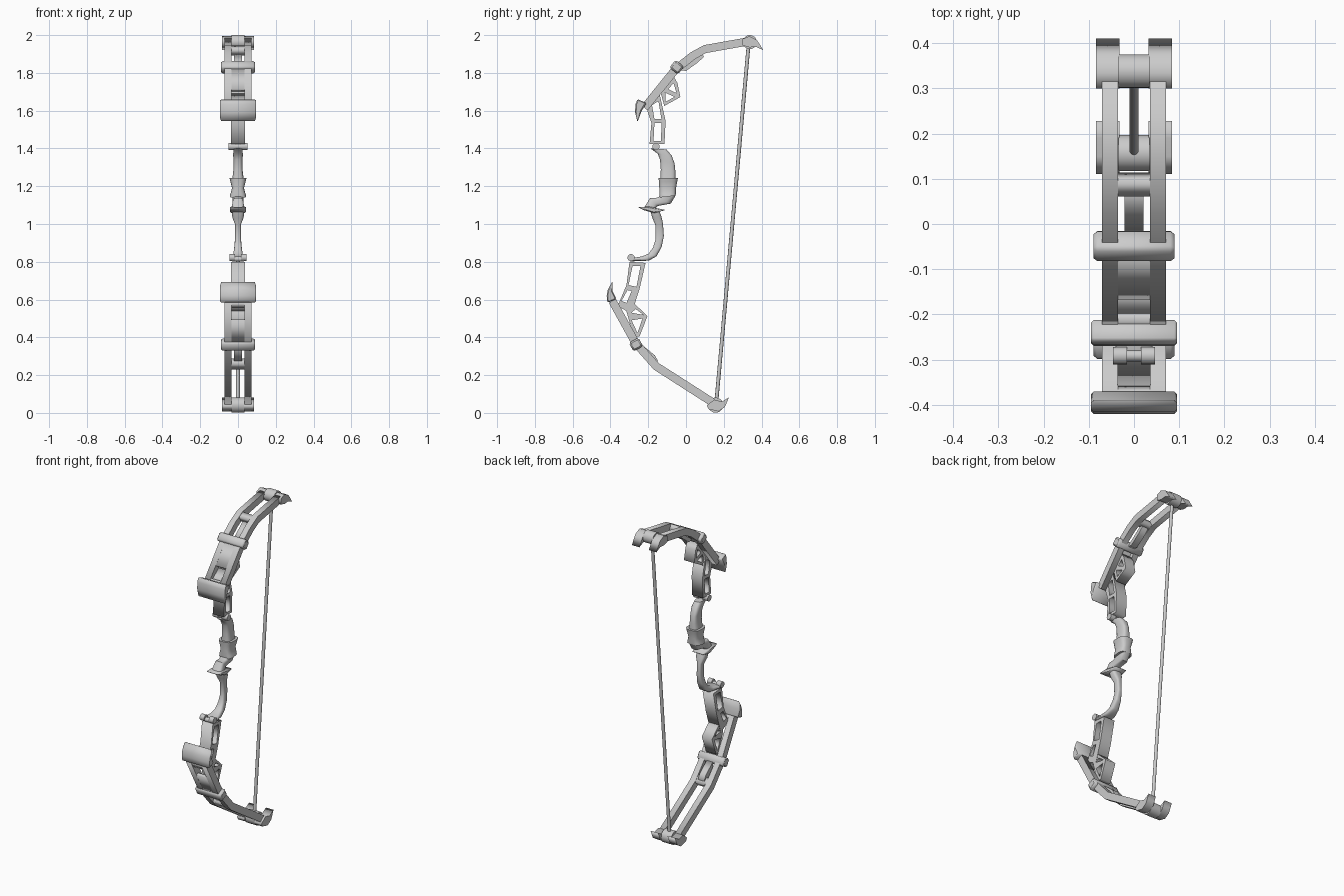
import bpy, bmesh
from math import pi, cos, sin, radians
from mathutils import Vector, Matrix

if "Cube" in bpy.data.objects:
    bpy.data.objects.remove(bpy.data.objects["Cube"])

# side drawing (y, z) -> world, extruded along x
SIDE = Matrix(((0, 0, 1, 0), (1, 0, 0, 0), (0, 1, 0, 0), (0, 0, 0, 1)))


def add(name, bm, bevel=0, smooth=False):
    bmesh.ops.remove_doubles(bm, verts=bm.verts, dist=1e-5)
    bmesh.ops.recalc_face_normals(bm, faces=bm.faces)
    me = bpy.data.meshes.new(name)
    bm.to_mesh(me)
    bm.free()
    ob = bpy.data.objects.new(name, me)
    bpy.context.collection.objects.link(ob)
    if bevel:
        m = ob.modifiers.new("bevel", 'BEVEL')
        m.width, m.segments, m.limit_method = bevel, 1, 'ANGLE'
        m.angle_limit = radians(40)
    if smooth:
        bpy.ops.object.select_all(action='DESELECT')
        ob.select_set(True)
        bpy.context.view_layer.objects.active = ob
        bpy.ops.object.shade_smooth_by_angle(angle=radians(40))
    return ob


def prism(name, outline, half, x=0, holes=(), bevel=0):
    """Side outline with optional windows, extruded across the width."""
    cu = bpy.data.curves.new(name, 'CURVE')
    cu.dimensions, cu.fill_mode, cu.extrude = '2D', 'BOTH', half
    for loop in (outline, *holes):
        sp = cu.splines.new('POLY')
        sp.points.add(len(loop) - 1)
        for p, (y, z) in zip(sp.points, loop):
            p.co = (y, z, 0, 1)
        sp.use_cyclic_u = True
    tmp = bpy.data.objects.new("tmp", cu)
    bpy.context.collection.objects.link(tmp)
    dg = bpy.context.evaluated_depsgraph_get()
    me = bpy.data.meshes.new_from_object(tmp.evaluated_get(dg))
    bm = bmesh.new()
    bm.from_mesh(me)
    bm.transform(Matrix.Translation((x, 0, 0)) @ SIDE)
    bpy.data.objects.remove(tmp)
    bpy.data.meshes.remove(me)
    return add(name, bm, bevel)


def band(path, t, offset=0):
    """Outline of a constant-thickness band along a path."""
    a, b = [], []
    pts = [Vector(p) for p in path]
    for i, p in enumerate(pts):
        d = (pts[min(i + 1, len(pts) - 1)] - pts[max(i - 1, 0)]).normalized()
        n = Vector((-d.y, d.x))
        a.append(tuple(p + n * (offset + t / 2)))
        b.append(tuple(p + n * (offset - t / 2)))
    return a + b[::-1]


def rod(name, a, b, r, n=20):
    a, b = Vector(a), Vector(b)
    d = b - a
    bm = bmesh.new()
    bmesh.ops.create_cone(bm, cap_ends=True, segments=n, radius1=r, radius2=r, depth=d.length)
    bm.transform(Matrix.Translation((a + b) / 2) @ d.to_track_quat('Z', 'Y').to_matrix().to_4x4())
    return add(name, bm, smooth=True)


def loft(name, sections, n=16, power=0.6):
    """Rounded sections given as front point, back point, half width."""
    bm = bmesh.new()
    rings = []
    for f, b, w in sections:
        f, b = Vector(f), Vector(b)
        c, h = (f + b) / 2, (b - f) / 2
        ring = []
        for i in range(n):
            s, k = sin(2 * pi * (i + .5) / n), cos(2 * pi * (i + .5) / n)
            s, k = [abs(v) ** power * (1 if v > 0 else -1) for v in (s, k)]
            p = c + h * k
            ring.append(bm.verts.new((w * s, p.x, p.y)))
        rings.append(ring)
    for r, q in zip(rings, rings[1:]):
        for i in range(n):
            bm.faces.new((r[i], r[(i + 1) % n], q[(i + 1) % n], q[i]))
    bm.faces.new(rings[0])
    bm.faces.new(rings[-1])
    return add(name, bm, smooth=True)


def limb(side, path, sgn, clamp, claw, hook, axle, r, riser, riser_holes, strut, strut_holes,
         bracket, cross):
    # two side rails, hooks at the tip
    for s, lr in ((-1, "left"), (1, "right")):
        prism(f"{side}_rail_{lr}", band(path, .043), .018, s * .053)
        prism(f"{side}_tip_hook_{lr}", hook, .026, s * .058)
    # web plate between claw and clamp, leaving a window by the claw
    a, b = Vector(path[0]), Vector(path[1])
    prism(f"{side}_web_plate", band([a.lerp(b, .42), b], .018, sgn * .012), .036)
    prism(f"{side}_claw_mount", band([a, a.lerp(b, .13)], .04), .036)
    # clamp collar
    d = (b - a).normalized() * .026
    prism(f"{side}_clamp", band([Vector(clamp) - d, Vector(clamp) + d], .058), .09, bevel=.009)
    prism(f"{side}_claw", claw, .095, bevel=.006)
    rod(f"{side}_tip_pulley", (-.034, *axle), (.034, *axle), r, 28)
    prism(f"{side}_riser_frame", riser, .037, holes=riser_holes)
    prism(f"{side}_strut_frame", strut, .035, holes=strut_holes)
    prism(f"{side}_bracket", bracket, .021)
    prism(f"{side}_crossbar", band(cross, .038), .036)


limb("upper", [(-.22, 1.615), (-.056, 1.818), (.035, 1.89), (.10, 1.926), (.32, 1.965)], 1,
     (-.049, 1.83),
     [(-.257, 1.54), (-.27, 1.592), (-.267, 1.635), (-.257, 1.661), (-.209, 1.64), (-.235, 1.598)],
     [(.30, 1.98), (.335, 1.994), (.375, 1.975), (.41, 1.92), (.37, 1.938), (.335, 1.935), (.30, 1.945)],
     (.338, 1.963), .037,
     [(-.198, 1.64), (-.14, 1.69), (-.108, 1.545), (-.114, 1.423), (-.193, 1.423), (-.183, 1.534), (-.204, 1.598)],
     [[(-.167, 1.534), (-.13, 1.534), (-.132, 1.44), (-.172, 1.44)],
      [(-.18, 1.63), (-.146, 1.65), (-.13, 1.555), (-.167, 1.555)]],
     [(-.135, 1.698), (-.066, 1.782), (-.045, 1.746), (-.03, 1.672), (-.115, 1.625)],
     [[(-.095, 1.714), (-.066, 1.745), (-.05, 1.693)], [(-.11, 1.695), (-.06, 1.673), (-.107, 1.648)]],
     [(-.03, 1.815), (.035, 1.865), (.085, 1.905), (.095, 1.885), (.06, 1.853), (.0, 1.81)],
     [(.07, 1.91), (.105, 1.928)])

limb("lower", [(-.39, .593), (-.267, .37), (-.157, .246), (.14, .056)], -1,
     (-.265, .362),
     [(-.389, .698), (-.415, .65), (-.42, .62), (-.416, .583), (-.368, .603), (-.389, .645)],
     [(.11, .04), (.15, .07), (.19, .06), (.228, .082), (.205, .03), (.17, .008), (.12, .02)],
     (.157, .041), .04,
     [(-.299, .8), (-.214, .794), (-.246, .656), (-.288, .525), (-.362, .565), (-.315, .677)],
     [[(-.283, .778), (-.241, .778), (-.262, .667), (-.304, .677)],
      [(-.31, .65), (-.288, .645), (-.315, .582), (-.341, .593)]],
     [(-.32, .555), (-.272, .577), (-.204, .513), (-.246, .405), (-.278, .405)],
     [[(-.288, .53), (-.267, .55), (-.225, .519)], [(-.288, .49), (-.23, .50), (-.257, .423)]],
     [(-.245, .37), (-.165, .305), (-.148, .275), (-.165, .25), (-.23, .325)],
     [(-.185, .275), (-.15, .243)])

# pivots between grip and risers
for s, lr in ((-1, "left"), (1, "right")):
    rod(f"upper_pivot_knob_{lr}", (s * .012, -.159, 1.41), (s * .05, -.159, 1.41), .019)
    rod(f"lower_pivot_knob_{lr}", (s * .016, -.291, .822), (s * .046, -.291, .822), .019)
rod("upper_pivot_pin", (-.03, -.159, 1.41), (.03, -.159, 1.41), .013)
rod("lower_pivot_pin", (-.03, -.291, .815), (.03, -.291, .815), .013)

# hand grip
loft("upper_grip", [((-.188, 1.4), (-.103, 1.395), .024), ((-.15, 1.372), (-.075, 1.362), .026),
                    ((-.138, 1.34), (-.06, 1.32), .023), ((-.134, 1.29), (-.056, 1.28), .024),
                    ((-.135, 1.23), (-.056, 1.23), .032)])
loft("grip_block", [((-.146, 1.243), (-.042, 1.243), .045), ((-.144, 1.225), (-.046, 1.225), .041),
                    ((-.142, 1.19), (-.052, 1.19), .032), ((-.142, 1.16), (-.053, 1.16), .04),
                    ((-.14, 1.14), (-.055, 1.15), .044)])
loft("grip_elbow", [((-.14, 1.145), (-.055, 1.15), .03), ((-.16, 1.138), (-.08, 1.108), .028),
                    ((-.19, 1.138), (-.15, 1.095), .028), ((-.22, 1.09), (-.165, 1.08), .034)])
prism("arrow_rest", [(-.257, 1.09), (-.193, 1.092), (-.108, 1.074), (-.167, 1.058), (-.22, 1.072)],
      .042, bevel=.006)
loft("lower_grip", [((-.188, 1.065), (-.14, 1.068), .034), ((-.178, 1.03), (-.13, 1.04), .03),
                    ((-.163, .995), (-.122, 1.005), .016), ((-.161, .92), (-.117, .937), .015),
                    ((-.175, .875), (-.128, .88), .02), ((-.198, .843), (-.155, .83), .025),
                    ((-.235, .828), (-.195, .806), .032), ((-.30, .818), (-.29, .802), .045)])

# bowstring
rod("bowstring", (0, .332, 1.955), (0, .16, .05), .01, 10)
